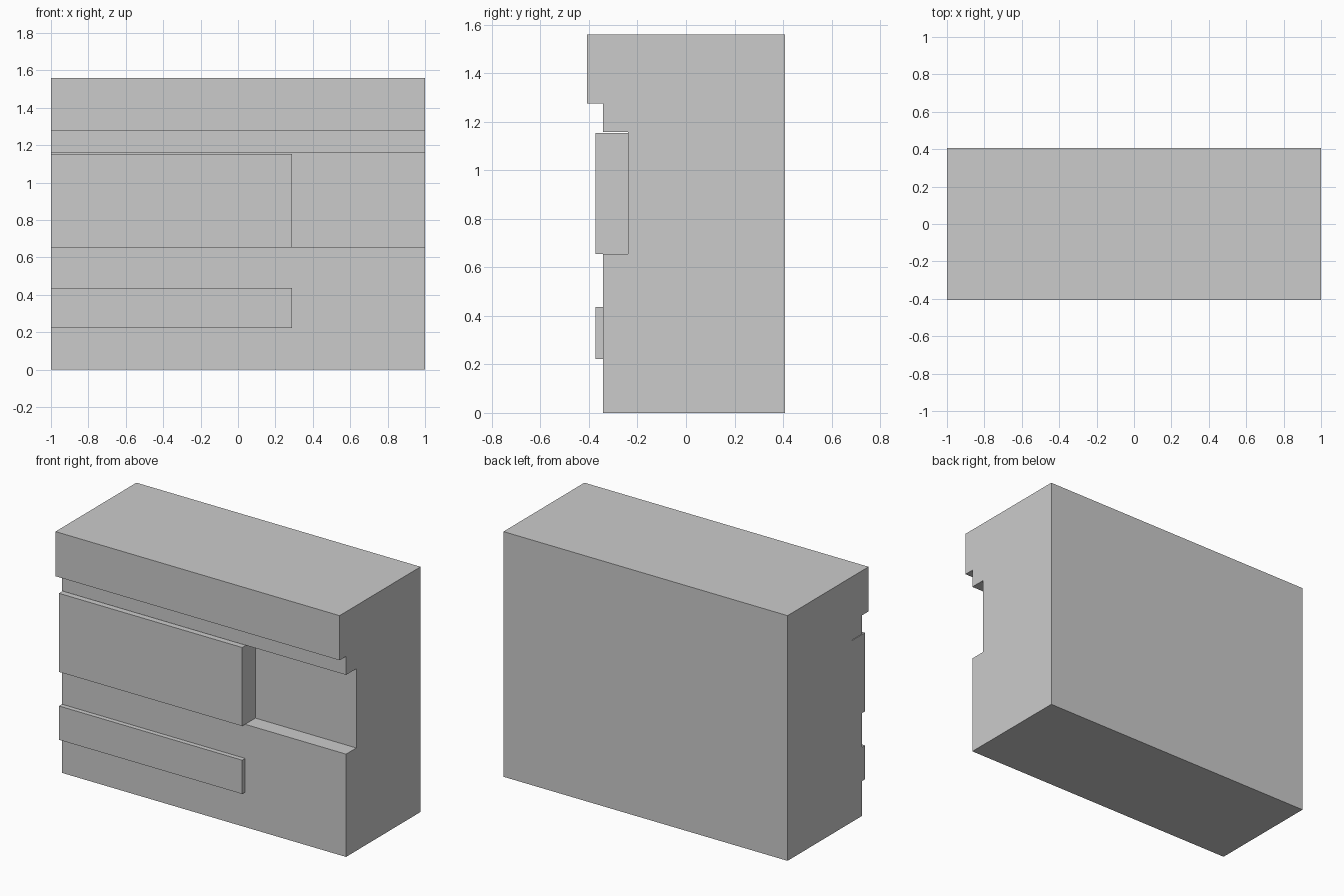
import bpy, bmesh

if "Cube" in bpy.data.objects:
    bpy.data.objects.remove(bpy.data.objects["Cube"])


def extrude_profile(name, profile, x0, x1):
    """Extrude a (y, z) outline along x into a closed solid."""
    bm = bmesh.new()
    face = bm.faces.new([bm.verts.new((x0, y, z)) for y, z in profile])
    side = bmesh.ops.extrude_face_region(bm, geom=[face])["geom"]
    verts = [v for v in side if isinstance(v, bmesh.types.BMVert)]
    bmesh.ops.translate(bm, verts=verts, vec=(x1 - x0, 0, 0))
    bmesh.ops.recalc_face_normals(bm, faces=bm.faces)
    mesh = bpy.data.meshes.new(name)
    bm.to_mesh(mesh)
    bm.free()
    obj = bpy.data.objects.new(name, mesh)
    bpy.context.collection.objects.link(obj)
    return obj


def panel(name, z0, z1, back):
    """Front panel that stops short of the right side."""
    front = -0.372
    return extrude_profile(
        name, [(front, z0), (back, z0), (back, z1), (front, z1)], -1.0, 0.29)


# Body: overhanging top band, flat front and a niche across the front
TOP, BACK, FRONT, NICHE = 1.56, 0.407, -0.342, -0.239
extrude_profile("cabinet_body", [
    (BACK, 0), (BACK, TOP), (-BACK, TOP), (-BACK, 1.276), (FRONT, 1.276),
    (FRONT, 1.158), (NICHE, 1.158), (NICHE, 0.654), (FRONT, 0.654), (FRONT, 0),
], -1.0, 1.0)

# Upper panel fills the left of the niche, lower panel sits on the front
panel("upper_front_panel", 0.654, 1.154, NICHE)
panel("lower_front_panel", 0.222, 0.437, FRONT)
